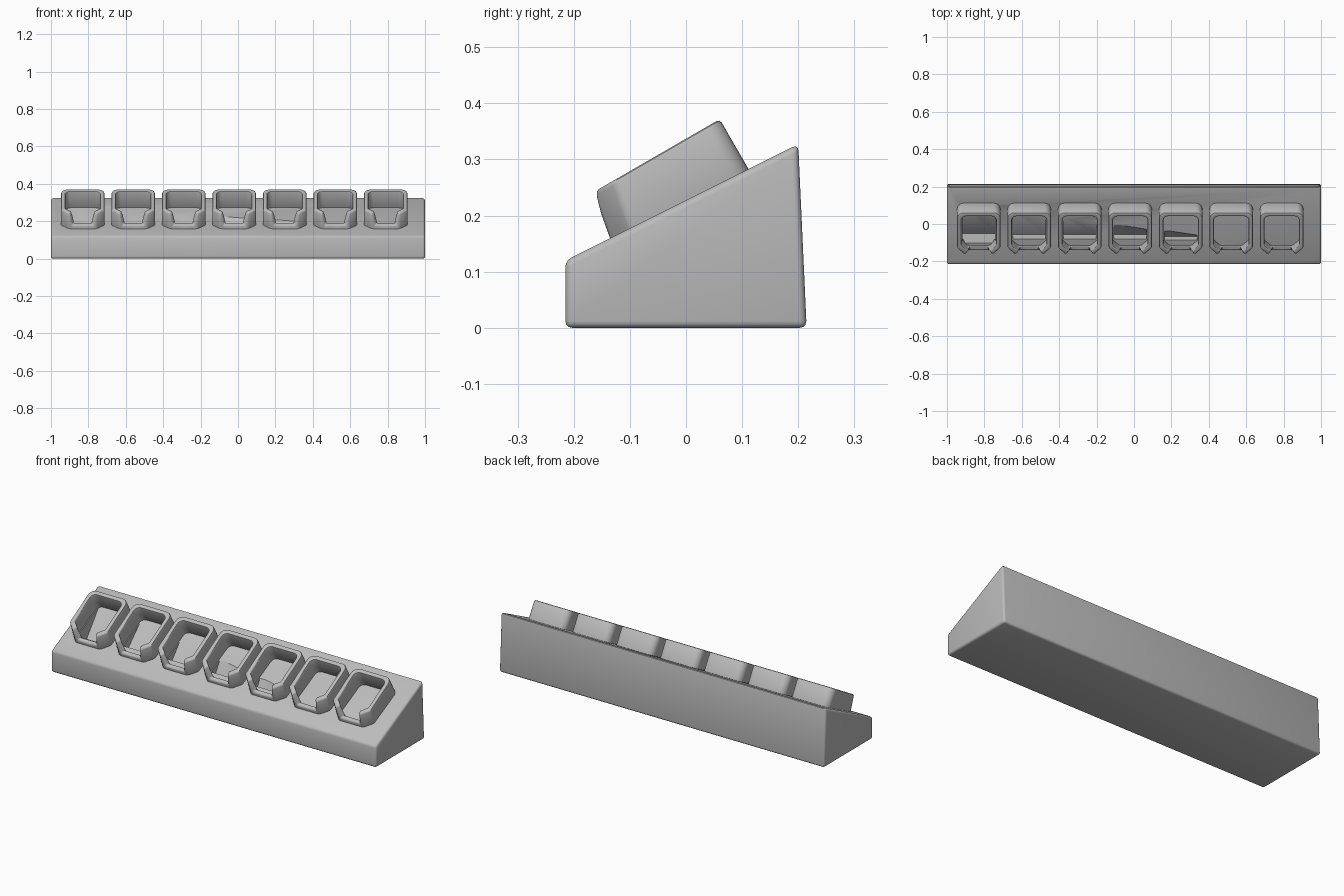
import bpy, bmesh, math
from mathutils import Vector

if "Cube" in bpy.data.objects:
    bpy.data.objects.remove(bpy.data.objects["Cube"])

grey = bpy.data.materials.new("plain_grey")
grey.use_nodes = True
colour = (0.5, 0.5, 0.5, 1)
grey.diffuse_color = colour
grey.node_tree.nodes["Principled BSDF"].inputs["Base Color"].default_value = colour

TILT = math.radians(30)
UP = Vector((0, math.cos(TILT), math.sin(TILT)))        # up the slope
OUT = Vector((0, -math.sin(TILT), math.cos(TILT)))      # out of the slope
ORIGIN = Vector((0, 0, 0.24))


def finish(name, bm):
    bmesh.ops.recalc_face_normals(bm, faces=bm.faces)
    mesh = bpy.data.meshes.new(name)
    bm.to_mesh(mesh)
    bm.free()
    mesh.materials.append(grey)
    obj = bpy.data.objects.new(name, mesh)
    bpy.context.collection.objects.link(obj)
    return obj


def activate(obj):
    bpy.ops.object.select_all(action='DESELECT')
    obj.select_set(True)
    bpy.context.view_layer.objects.active = obj


def apply_bevel(obj, width, segments):
    activate(obj)
    mod = obj.modifiers.new("soft_edges", 'BEVEL')
    mod.width, mod.segments = width, segments
    mod.limit_method, mod.angle_limit = 'ANGLE', math.radians(35)
    bpy.ops.object.modifier_apply(modifier=mod.name)


def smooth(obj, angle=40):
    activate(obj)
    bpy.ops.object.shade_smooth_by_angle(angle=math.radians(angle))


# Wedge base
def surface(y):
    return 0.226 + 0.494 * y


bm = bmesh.new()
profile = [(-0.215, 0), (0.215, 0), (0.2, surface(0.205)), (-0.215, surface(-0.215))]
face = bm.faces.new([bm.verts.new((-1, y, z)) for y, z in profile])
ext = bmesh.ops.extrude_face_region(bm, geom=[face])
bmesh.ops.translate(bm, vec=(2, 0, 0),
                    verts=[v for v in ext["geom"] if isinstance(v, bmesh.types.BMVert)])
base = finish("wedge_base", bm)
apply_bevel(base, 0.012, 3)


# Recess under a socket: a front wall square to the slope, and a skewed floor
def cut_recess(cx, y_front, depth):
    bm = bmesh.new()
    for x in (cx - 0.088, cx + 0.088):
        front = Vector((x, y_front, surface(y_front)))
        y_back = -0.02 - 0.118 * x
        back = Vector((x, y_back, surface(y_back)))
        deep = front - OUT * depth
        for p in (front + OUT * 0.03, deep, deep + (back - deep) * 1.3):
            bm.verts.new(p)
    bmesh.ops.convex_hull(bm, input=bm.verts)
    cutter = finish("recess_cutter", bm)
    cutter.hide_render = True
    activate(base)
    mod = base.modifiers.new("recess", 'BOOLEAN')
    mod.operation, mod.solver, mod.object = 'DIFFERENCE', 'EXACT', cutter
    bpy.ops.object.modifier_apply(modifier=mod.name)
    bpy.data.objects.remove(cutter)


# Socket outline: rounded back corners, chamfered front corners, notched front lip
def outline(half, back, front, radius, chamfer, top, notch):
    right = [(0, back, top)]
    for i in range(7):
        a = math.pi / 2 * (1 - i / 6)
        right.append((half - radius + radius * math.cos(a),
                      back - radius + radius * math.sin(a), top))
    right += [(half, front + chamfer, top), (half - chamfer, front, top),
              (half - chamfer - 0.014, front, notch), (0, front, notch)]
    return right + [(-x, u, n) for x, u, n in reversed(right[1:-1])]


def make_socket(name, cx):
    top, low, notch = 0.084, -0.04, 0.018

    def place(x, u, n):
        if u < 0:
            u -= 0.18 * (top - n)
        return ORIGIN + Vector((cx + x, 0, 0)) + UP * u + OUT * n

    outer = outline(0.116, 0.118, -0.142, 0.036, 0.042, top, notch)
    inner = outline(0.093, 0.094, -0.118, 0.028, 0.034, top, notch)
    bm = bmesh.new()
    rings = []
    for pts, flat in ((outer, False), (inner, False), (inner, True), (outer, True)):
        rings.append([bm.verts.new(place(x, u, low if flat else n)) for x, u, n in pts])
    count = len(outer)
    for r in range(4):
        a, b = rings[r], rings[(r + 1) % 4]
        for i in range(count):
            j = (i + 1) % count
            bm.faces.new((a[i], a[j], b[j], b[i]))
    socket = finish(name, bm)
    apply_bevel(socket, 0.007, 2)
    smooth(socket)


# Seven sockets in a row; the recesses get shallower and end towards the left
recesses = [(-0.1, 0.1), (-0.08, 0.05), (-0.08, 0.05), (-0.08, 0.05), (-0.085, 0.035)]
for i in range(7):
    cx = -0.83 + 0.27 * i
    if i < len(recesses):
        cut_recess(cx, *recesses[i])
    make_socket(f"socket_{i + 1}", cx)
smooth(base, 30)
